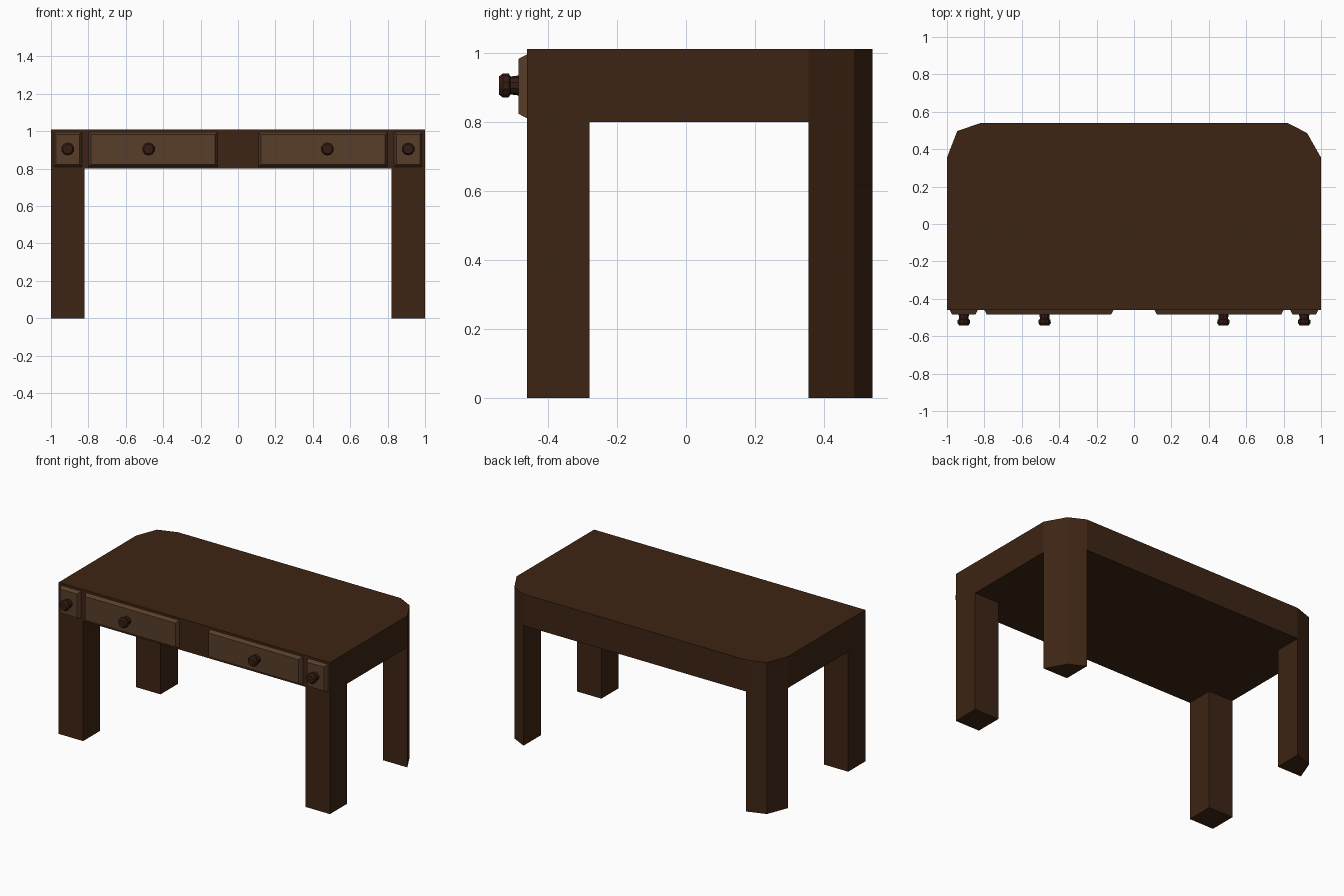
import bpy, bmesh, math

if "Cube" in bpy.data.objects:
    bpy.data.objects.remove(bpy.data.objects["Cube"])


def material(name, color):
    m = bpy.data.materials.new(name)
    m.diffuse_color = color
    m.use_nodes = True
    m.node_tree.nodes["Principled BSDF"].inputs["Base Color"].default_value = m.diffuse_color
    return m


WOOD = material("dark wood", (0.047, 0.018, 0.007, 1))
PANEL = material("drawer wood", (0.098, 0.048, 0.023, 1))
KNOB = material("knob wood", (0.035, 0.012, 0.006, 1))


def loft(name, rings, mat):
    """Skin a closed solid through a list of equal-length point rings."""
    bm = bmesh.new()
    vs = [[bm.verts.new(p) for p in r] for r in rings]
    n = len(vs[0])
    for a, b in zip(vs, vs[1:]):
        for i in range(n):
            j = (i + 1) % n
            bm.faces.new((a[i], a[j], b[j], b[i]))
    bm.faces.new(vs[0])
    bm.faces.new(vs[-1])
    bmesh.ops.recalc_face_normals(bm, faces=bm.faces)
    me = bpy.data.meshes.new(name)
    bm.to_mesh(me)
    bm.free()
    ob = bpy.data.objects.new(name, me)
    bpy.context.collection.objects.link(ob)
    me.materials.append(mat)
    return ob


def prism(name, outline, z0, z1):
    return loft(name, [[(x, y, z) for x, y in outline] for z in (z0, z1)], WOOD)


FRONT, BACK, APRON, TOP = -0.46, 0.54, 0.80, 1.01
LEG_IN, BACK_IN = 0.82, 0.355
CORNER = {1: (0.925, 0.487), -1: (-0.945, 0.497)}

# Thick desk top with clipped rear corners
prism("desk_top", [(-1, FRONT), (1, FRONT), (1, BACK_IN), CORNER[1], (LEG_IN, BACK),
                   (-LEG_IN, BACK), CORNER[-1], (-1, BACK_IN)], APRON, TOP)

for s, side in ((-1, "left"), (1, "right")):
    # Square front leg, and rear leg following the clipped corner
    prism(f"front_leg_{side}", [(s, FRONT), (s, -0.28), (s * LEG_IN, -0.28),
                                (s * LEG_IN, FRONT)], 0, APRON)
    prism(f"back_leg_{side}", [(s * LEG_IN, BACK_IN), (s, BACK_IN), CORNER[s],
                               (s * LEG_IN, BACK)], 0, APRON)

    # Bevelled drawer fronts, each with a turned knob
    for size, x0, x1, kx in (("small", 0.835, 0.985, 0.91), ("large", 0.11, 0.80, 0.478)):
        rings = []
        for y, d in ((FRONT, 0), (-0.485, 0.013)):
            a, b, z0, z1 = x0 + d, x1 - d, 0.81 + d, 0.995 - d
            rings.append([(s * a, y, z0), (s * b, y, z0), (s * b, y, z1), (s * a, y, z1)])
        loft(f"{size}_drawer_{side}", rings, PANEL)

        profile = [(0.029, -0.484), (0.026, -0.508), (0.034, -0.513),
                   (0.035, -0.530), (0.026, -0.542)]
        angles = [math.tau * (i + 0.5) / 10 for i in range(10)]
        loft(f"{size}_knob_{side}",
             [[(s * kx + r * math.cos(t), y, 0.905 + r * math.sin(t)) for t in angles]
              for r, y in profile], KNOB)
